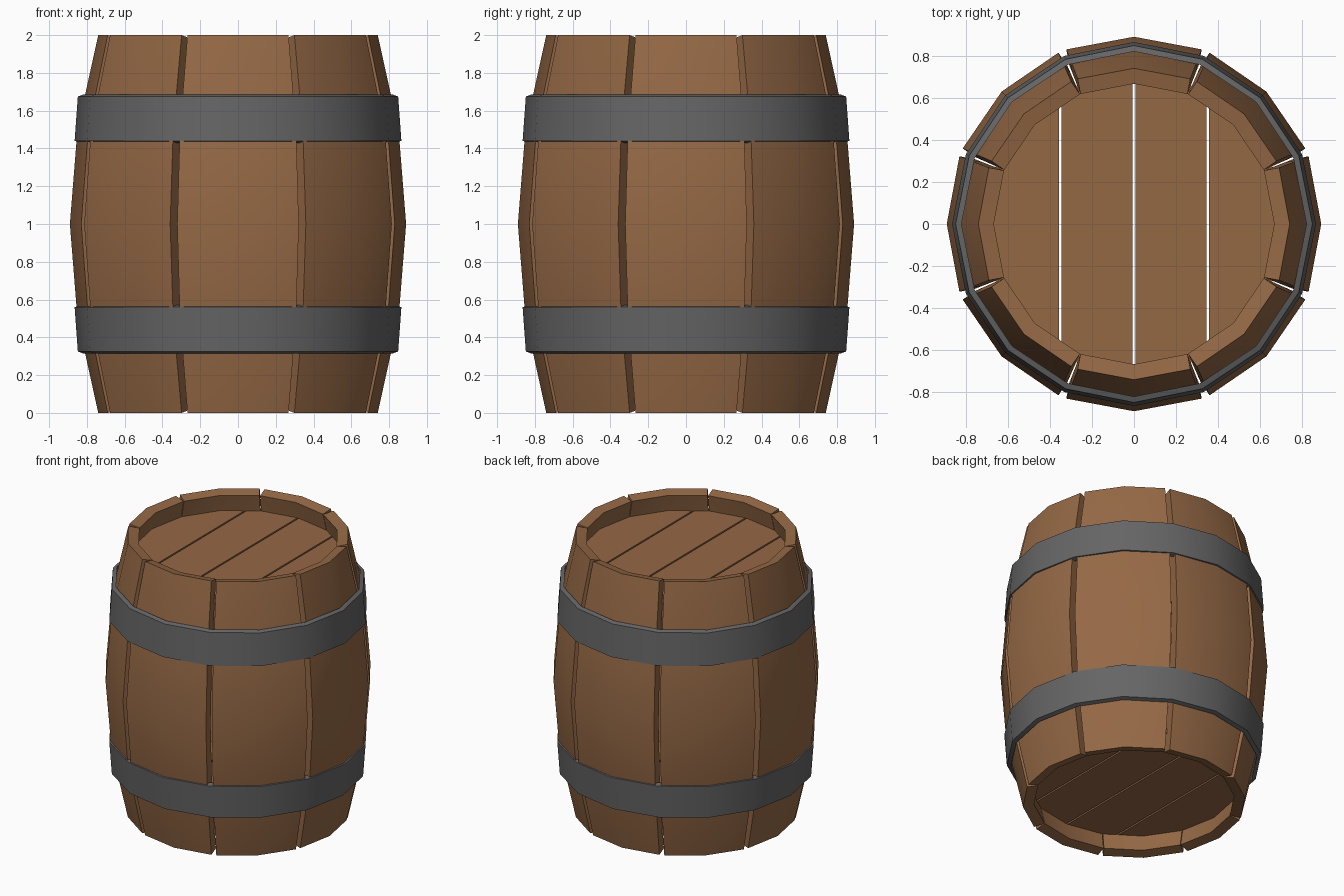
import bpy, bmesh, math
from mathutils import Vector

if "Cube" in bpy.data.objects:
    bpy.data.objects.remove(bpy.data.objects["Cube"])


def mat(name, col):
    m = bpy.data.materials.new(name)
    m.diffuse_color = (*col, 1)
    m.use_nodes = True
    m.node_tree.nodes["Principled BSDF"].inputs["Base Color"].default_value = m.diffuse_color
    return m


wood = mat("oak_wood", (0.30, 0.14, 0.06))
iron = mat("grey_iron", (0.13, 0.13, 0.13))


def make(name, bm, material, smooth=True):
    bmesh.ops.recalc_face_normals(bm, faces=bm.faces)
    me = bpy.data.meshes.new(name)
    bm.to_mesh(me)
    bm.free()
    me.materials.append(material)
    ob = bpy.data.objects.new(name, me)
    bpy.context.collection.objects.link(ob)
    if smooth:
        bpy.ops.object.select_all(action='DESELECT')
        ob.select_set(True)
        bpy.context.view_layer.objects.active = ob
        bpy.ops.object.shade_smooth_by_angle(angle=math.radians(30))
    return ob


def polar(r, a, z):
    return (r * math.cos(a), r * math.sin(a), z)


# staves: bulged sheets, thickened inwards along their normals
profile = [(0.74, 0), (0.85, 0.5), (0.89, 1), (0.85, 1.5), (0.74, 2)]
half = math.radians(21.2)
for i in range(8):
    c = i * math.pi / 4
    bm = bmesh.new()
    rows = [[bm.verts.new(polar(r, c + k * half, z)) for k in (-1, 0, 1)] for r, z in profile]
    bm.normal_update()
    inner = []
    faces = []
    for a, b in zip(rows, rows[1:]):
        for k in (0, 1):
            faces.append(bm.faces.new((a[k], a[k + 1], b[k + 1], b[k])))
    bm.normal_update()
    inner = [[bm.verts.new(v.co - v.normal * 0.075) for v in row] for row in rows]
    for a, b in zip(inner, inner[1:]):
        for k in (0, 1):
            bm.faces.new((a[k], b[k], b[k + 1], a[k + 1]))
    for j in range(4):
        for k in (0, 2):
            bm.faces.new((rows[j][k], rows[j + 1][k], inner[j + 1][k], inner[j][k]))
    for j in (0, 4):
        for k in (0, 1):
            bm.faces.new((rows[j][k], rows[j][k + 1], inner[j][k + 1], inner[j][k]))
    make(f"stave_{i + 1}", bm, wood)

# hoops: sixteen-sided bands, mirrored about mid height
band = [(0.865, 1.44), (0.848, 1.675), (0.82, 1.685), (0.83, 1.43)]
for name, flip in (("upper_hoop", False), ("lower_hoop", True)):
    bm = bmesh.new()
    rings = [[bm.verts.new(polar(r, s * math.pi / 8, 2 - z if flip else z)) for r, z in band]
             for s in range(16)]
    for s in range(16):
        a, b = rings[s], rings[(s + 1) % 16]
        for k in range(4):
            n = (k + 1) % 4
            bm.faces.new((a[k], b[k], b[n], a[n]))
    make(name, bm, iron)

# lids: discs cut into four planks with narrow gaps
for lid, z, thick in (("top_lid", 1.86, -0.04), ("bottom_lid", 0.14, 0.04)):
    for p in range(4):
        x0 = -0.7 + 0.35 * p
        bm = bmesh.new()
        bmesh.ops.create_circle(bm, cap_ends=True, segments=16, radius=0.712)
        for x, n in ((x0 + 0.006, -1), (x0 + 0.344, 1)):
            if abs(x) > 0.6:
                continue
            bmesh.ops.bisect_plane(bm, geom=bm.verts[:] + bm.edges[:] + bm.faces[:],
                                   plane_co=(x, 0, 0), plane_no=(n, 0, 0), clear_outer=True)
        ext = bmesh.ops.extrude_face_region(bm, geom=bm.faces[:], use_keep_orig=True)
        moved = [g for g in ext["geom"] if isinstance(g, bmesh.types.BMVert)]
        bmesh.ops.translate(bm, verts=moved, vec=(0, 0, thick))
        bmesh.ops.translate(bm, verts=bm.verts[:], vec=Vector((0, 0, z)))
        make(f"{lid}_plank_{p + 1}", bm, wood, False)
